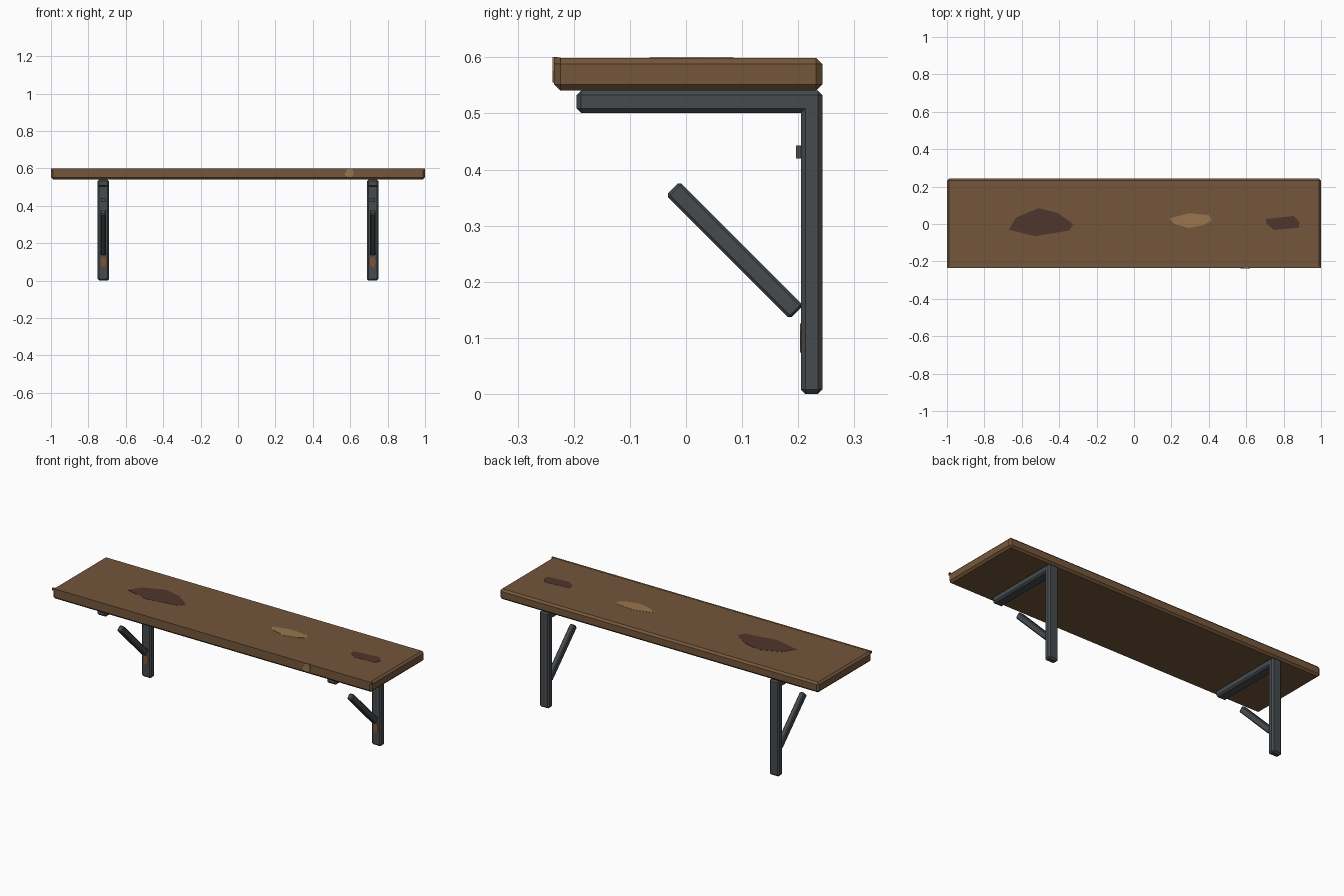
import bpy, bmesh, math

if "Cube" in bpy.data.objects:
    bpy.data.objects.remove(bpy.data.objects["Cube"])


def mat(name, r, g, b):
    m = bpy.data.materials.new(name)
    m.diffuse_color = (r, g, b, 1)
    m.use_nodes = True
    m.node_tree.nodes["Principled BSDF"].inputs["Base Color"].default_value = m.diffuse_color
    return m


WOOD = mat("brown wood", 0.175, 0.094, 0.043)
DARK = mat("dark stain", 0.078, 0.037, 0.025)
TAN = mat("worn tan wood", 0.32, 0.18, 0.075)
METAL = mat("dark iron", 0.063, 0.071, 0.076)
RUST = mat("rust", 0.22, 0.085, 0.03)


def finish(name, bm, m, bevel=0):
    me = bpy.data.meshes.new(name)
    bmesh.ops.recalc_face_normals(bm, faces=bm.faces)
    if bevel:
        bmesh.ops.bevel(bm, geom=bm.edges[:], offset=bevel, segments=1,
                        affect='EDGES', profile=0.5)
    bm.to_mesh(me)
    bm.free()
    ob = bpy.data.objects.new(name, me)
    me.materials.append(m)
    bpy.context.collection.objects.link(ob)
    return ob


def box(name, lo, hi, m, bevel=0):
    bm = bmesh.new()
    bmesh.ops.create_cube(bm, size=1)
    size = [b - a for a, b in zip(lo, hi)]
    bmesh.ops.scale(bm, vec=size, verts=bm.verts)
    ob = finish(name, bm, m, bevel)
    ob.location = [(a + b) / 2 for a, b in zip(lo, hi)]
    return ob


def plate(name, pts, depth, m):
    # thin flat patch: pts are 3D outline points, depth is the extrusion vector
    bm = bmesh.new()
    f = bm.faces.new([bm.verts.new(p) for p in pts])
    r = bmesh.ops.extrude_face_region(bm, geom=[f])
    vs = [v for v in r["geom"] if isinstance(v, bmesh.types.BMVert)]
    bmesh.ops.translate(bm, vec=depth, verts=vs)
    return finish(name, bm, m)


# board with chamfered edges, and the crisp strip along its front top edge
box("shelf_board", (-1, -0.235, 0.541), (1, 0.243, 0.599), WOOD, 0.011)
box("front_edge_strip", (-1, -0.235, 0.588), (1, -0.224, 0.6), WOOD)

# worn patches on the top
patches = {
    "large_stain": (DARK, [(-.67, -.03), (-.63, .035), (-.51, .085), (-.41, .06),
                           (-.325, 0), (-.345, -.035), (-.53, -.065)]),
    "worn_patch": (TAN, [(.19, .03), (.295, .058), (.40, .048), (.415, .02),
                         (.375, -.005), (.295, -.022), (.215, 0)]),
    "small_stain": (DARK, [(.705, .027), (.855, .043), (.885, .01),
                           (.88, -.02), (.75, -.032), (.71, 0)]),
}
for name, (m, pts) in patches.items():
    plate(name, [(x, y, 0.6) for x, y in pts], (0, 0, -0.004), m)

# chipped spot on the front edge
plate("edge_chip", [(.57, -.238, .568), (.585, -.238, .555), (.61, -.238, .555),
                    (.62, -.238, .575), (.61, -.238, .601), (.585, -.238, .596)],
      (0, 0.009, 0), TAN)

# two wall brackets
for side, x in (("left", -0.72), ("right", 0.72)):
    box(side + "_upright", (x - .03, .205, 0), (x + .03, .243, .541), METAL, .008)
    box(side + "_arm", (x - .03, -.195, .501), (x + .03, .236, .541), METAL, .008)
    brace = box(side + "_brace", (x - .015, -.156, -.017),
                (x + .015, .156, .017), METAL, .005)
    brace.location = (x, 0.087, 0.256)
    brace.rotation_euler = (math.radians(-45), 0, 0)
    box(side + "_bolt", (x - .012, .196, .42), (x + .012, .21, .443), METAL)
    plate(side + "_rust_spot",
          [(x + .016 * math.cos(a), .2035, .1 + .03 * math.sin(a))
           for a in [i * math.pi / 3 for i in range(6)]], (0, .004, 0), RUST)
